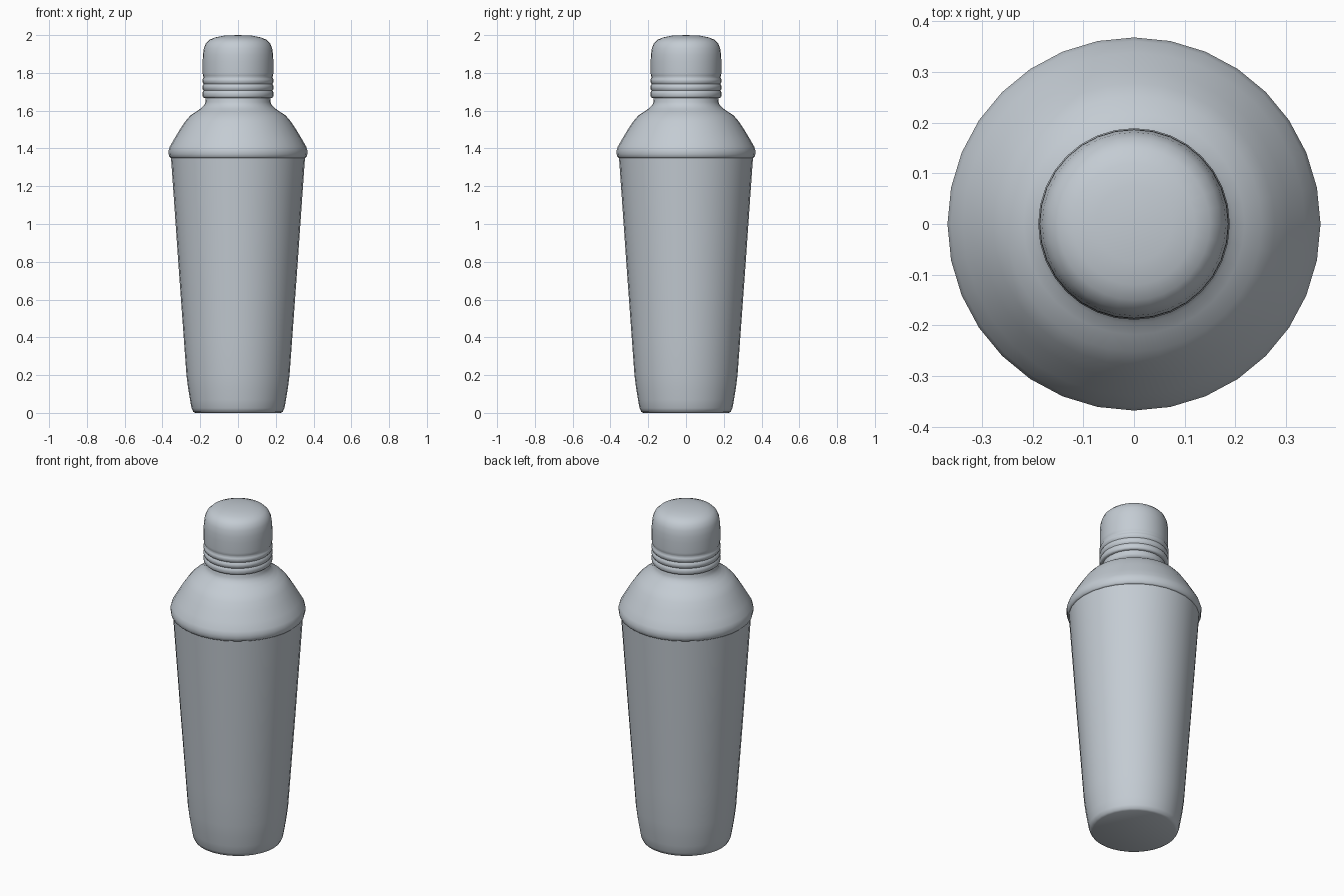
import bpy, bmesh, math

if "Cube" in bpy.data.objects:
    bpy.data.objects.remove(bpy.data.objects["Cube"])

SEGMENTS = 32

steel = bpy.data.materials.new("brushed steel")
steel.diffuse_color = (0.55, 0.60, 0.65, 1)
steel.use_nodes = True
steel.node_tree.nodes["Principled BSDF"].inputs["Base Color"].default_value = steel.diffuse_color


def lathe(name, profile, angle=40):
    """Spin a (radius, height) profile round z; radius 0 makes a pole."""
    bm = bmesh.new()
    rings = []
    for r, z in profile:
        if r == 0:
            rings.append([bm.verts.new((0, 0, z))])
        else:
            rings.append([bm.verts.new((r * math.cos(a), r * math.sin(a), z))
                          for a in (math.tau * i / SEGMENTS for i in range(SEGMENTS))])
    for lo, hi in zip(rings, rings[1:]):
        for i in range(SEGMENTS):
            j = (i + 1) % SEGMENTS
            if len(lo) == 1:
                bm.faces.new((lo[0], hi[j], hi[i]))
            elif len(hi) == 1:
                bm.faces.new((lo[i], lo[j], hi[0]))
            else:
                bm.faces.new((lo[i], lo[j], hi[j], hi[i]))
    bmesh.ops.recalc_face_normals(bm, faces=bm.faces)
    mesh = bpy.data.meshes.new(name)
    bm.to_mesh(mesh)
    bm.free()
    mesh.materials.append(steel)
    obj = bpy.data.objects.new(name, mesh)
    bpy.context.collection.objects.link(obj)
    bpy.ops.object.select_all(action='DESELECT')
    obj.select_set(True)
    bpy.context.view_layer.objects.active = obj
    bpy.ops.object.shade_smooth_by_angle(angle=math.radians(angle))
    return obj


# Tapered tumbler with a softened foot
lathe("tumbler", [(0, 0), (0.225, 0), (0.237, 0.006), (0.246, 0.025), (0.254, 0.07),
                  (0.264, 0.13), (0.273, 0.20), (0.286, 0.38), (0.315, 0.78),
                  (0.340, 1.14), (0.355, 1.355), (0, 1.355)])

# Domed shoulder with a rolled rim and a short neck
lathe("shoulder", [(0, 1.35), (0.357, 1.35), (0.363, 1.355), (0.367, 1.37),
                   (0.368, 1.388), (0.361, 1.41), (0.338, 1.45), (0.305, 1.505),
                   (0.278, 1.545), (0.252, 1.575), (0.218, 1.597), (0.196, 1.612),
                   (0.180, 1.628), (0.172, 1.645), (0.170, 1.68), (0, 1.68)])

# Cap with beaded ridges at the lower edge
cap = [(0, 1.668), (0.180, 1.668), (0.186, 1.672)]
for base in (1.68, 1.715, 1.75):
    cap += [(0.188, base), (0.189, base + 0.010), (0.187, base + 0.018), (0.182, base + 0.026)]
cap += [(0.186, 1.785), (0.187, 1.80), (0.187, 1.86), (0.186, 1.895), (0.181, 1.93),
        (0.170, 1.957), (0.150, 1.976), (0.120, 1.988), (0.075, 1.997), (0, 2.0)]
lathe("cap", cap, 60)
